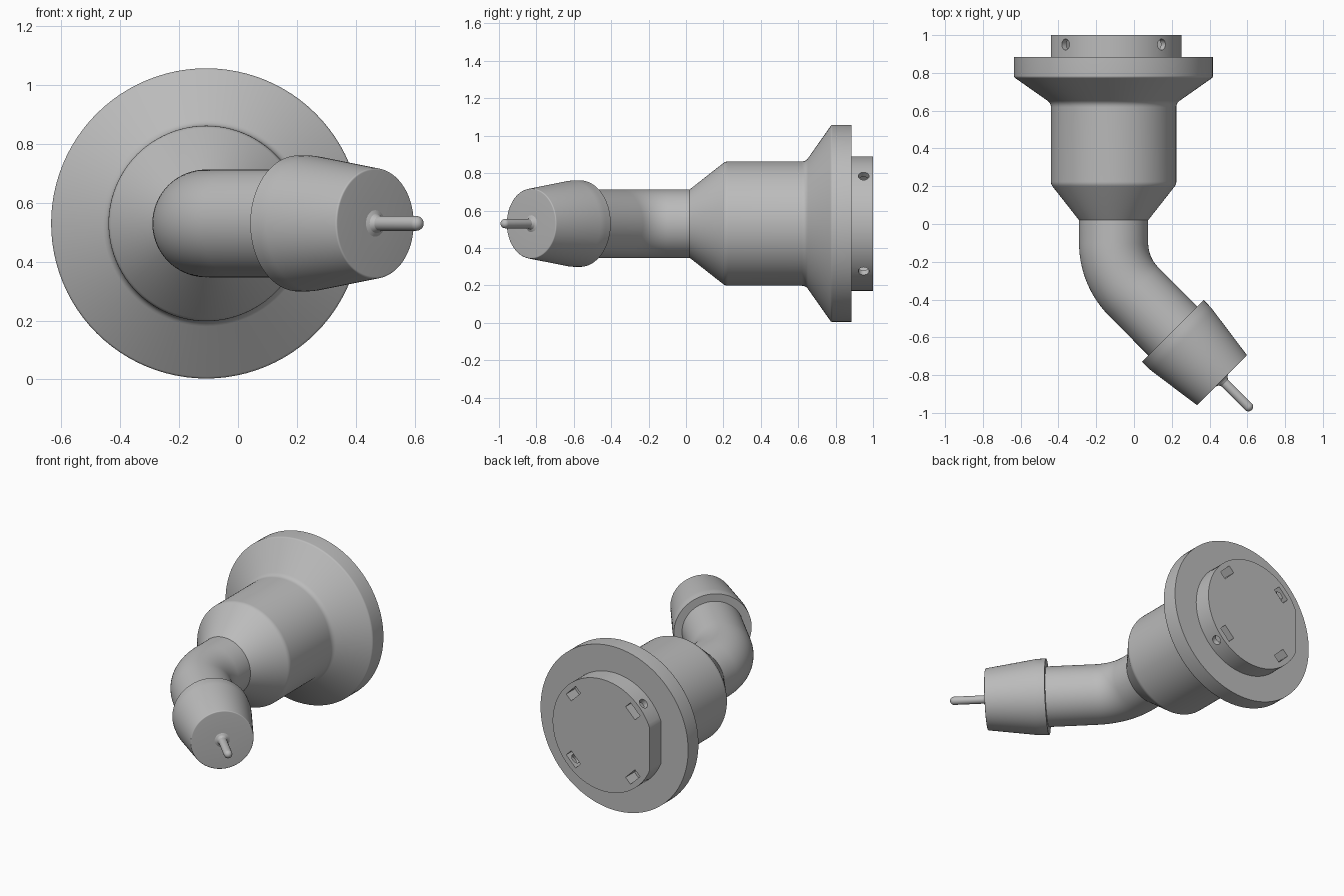
import bpy, bmesh, math
from mathutils import Vector, Matrix

cube = bpy.data.objects.get("Cube")
if cube:
    bpy.data.objects.remove(cube, do_unlink=True)

SEG = 96
AX, AZ = -0.108, 0.53            # main axis of the body
BODY_DIR = Vector((0, -1, 0))
TIP_DIR = Vector((1, -1, 0)).normalized()

grey = bpy.data.materials.new("plain_grey")
grey.use_nodes = True
colour = (0.5, 0.5, 0.5, 1)
grey.diffuse_color = colour
grey.node_tree.nodes["Principled BSDF"].inputs["Base Color"].default_value = colour


def add_object(name, bm):
    bmesh.ops.recalc_face_normals(bm, faces=bm.faces)
    mesh = bpy.data.meshes.new(name)
    bm.to_mesh(mesh)
    bm.free()
    obj = bpy.data.objects.new(name, mesh)
    bpy.context.collection.objects.link(obj)
    mesh.materials.append(grey)
    return obj


def select(obj):
    bpy.ops.object.select_all(action='DESELECT')
    obj.select_set(True)
    bpy.context.view_layer.objects.active = obj


def smooth(obj):
    select(obj)
    bpy.ops.object.shade_smooth_by_angle(angle=math.radians(25))


def loft(name, rings, seg=SEG, caps=(False, False)):
    """Skin circles given as (centre, direction, radius)."""
    bm = bmesh.new()
    loops = []
    for centre, direction, radius in rings:
        side = direction.cross(Vector((0, 0, 1)))
        loops.append([bm.verts.new(centre + radius * (
            side * math.cos(t) + Vector((0, 0, math.sin(t)))))
            for t in (2 * math.pi * i / seg for i in range(seg))])
    for a, b in zip(loops, loops[1:]):
        for i in range(seg):
            j = (i + 1) % seg
            bm.faces.new((a[i], a[j], b[j], b[i]))
    for loop, cap in zip((loops[0], loops[-1]), caps):
        if cap:
            bm.faces.new(loop)
    return add_object(name, bm)


def rounded(profile, steps=5):
    """Blend corners of (distance, radius, fillet) points."""
    out = []
    for k, (d, r, f) in enumerate(profile):
        p = Vector((d, r))
        if not f:
            out.append(p)
            continue
        a = p + (Vector(profile[k - 1][:2]) - p).normalized() * f
        b = p + (Vector(profile[k + 1][:2]) - p).normalized() * f
        for i in range(steps + 1):
            t = i / steps
            out.append(a * (1 - t) ** 2 + p * 2 * t * (1 - t) + b * t * t)
    return out


def turned(name, origin, direction, profile, seg=SEG, caps=(False, False)):
    return loft(name, [(origin + direction * p.x, direction, p.y)
                       for p in rounded(profile)], seg, caps)


# Flanged body
body = turned("flanged_body", Vector((AX, 0, AZ)), BODY_DIR, [
    (-0.885, 0.527, 0), (-0.777, 0.527, 0.008), (-0.64, 0.332, 0.022),
    (-0.21, 0.332, 0.015), (-0.02, 0.183, 0)], caps=(True, False))
smooth(body)

# Bent neck
BEND_START, BEND_R, NECK_R = -0.1, 0.367, 0.183
pivot = Vector((AX + BEND_R, BEND_START, AZ))
rings = [(Vector((AX, 0.02, AZ)), BODY_DIR, NECK_R)]
for i in range(17):
    a = math.radians(45) * i / 16
    rings.append((pivot - BEND_R * Vector((math.cos(a), math.sin(a), 0)),
                  Vector((math.sin(a), -math.cos(a), 0)), NECK_R))
collar_start = Vector((0.205, -0.566, AZ))
rings.append((collar_start, TIP_DIR, NECK_R))
smooth(loft("bent_neck", rings))

# Tapered collar
COLLAR = 0.37
smooth(turned("tapered_collar", collar_start, TIP_DIR, [
    (0, NECK_R, 0), (0, 0.231, 0), (0.055, 0.231, 0.02),
    (COLLAR, 0.187, 0.006), (COLLAR, 0.04, 0)], caps=(False, True)))

# Tip pin with flared root and round end
PIN_R, PIN_LEN = 0.025, 0.197
pin = [(0, 0.045, 0), (0.006, 0.033, 0), (0.02, PIN_R, 0)]
for i in range(9):
    a = math.radians(88) * i / 8
    pin.append((PIN_LEN + PIN_R * math.sin(a), PIN_R * math.cos(a), 0))
smooth(turned("tip_pin", collar_start + TIP_DIR * COLLAR, TIP_DIR, pin, 32,
              (False, True)))

# Rear plug with one flat side
plug = turned("rear_plug", Vector((AX, 0, AZ)), BODY_DIR,
              [(-1.0, 0.36, 0), (-0.885, 0.36, 0)], caps=(True, True))
for v in plug.data.vertices:
    v.co.x = max(v.co.x, AX - 0.332)

# Nut slots and radial screw holes
for k in range(4):
    turn = Matrix.Translation((AX, 0, AZ)) @ Matrix.Rotation(
        math.radians(45 + 90 * k), 4, 'Y')
    slot = bmesh.new()
    bmesh.ops.create_cube(slot, size=1, matrix=turn
                          @ Matrix.Translation((0.3, 0.965, 0))
                          @ Matrix.Diagonal((0.05, 0.11, 0.095, 1)))
    hole = bmesh.new()
    bmesh.ops.create_cone(hole, cap_ends=True, segments=24, radius1=0.029,
                          radius2=0.029, depth=0.12, matrix=turn
                          @ Matrix.Translation((0.36, 0.95, 0))
                          @ Matrix.Rotation(math.radians(90), 4, 'Y'))
    for bm in (slot, hole):
        cutter = add_object("cutter", bm)
        cutter.hide_render = True
        mod = plug.modifiers.new("cut", 'BOOLEAN')
        mod.operation = 'DIFFERENCE'
        mod.solver = 'EXACT'
        mod.object = cutter
        select(plug)
        bpy.ops.object.modifier_apply(modifier=mod.name)
        bpy.data.objects.remove(cutter, do_unlink=True)
smooth(plug)
